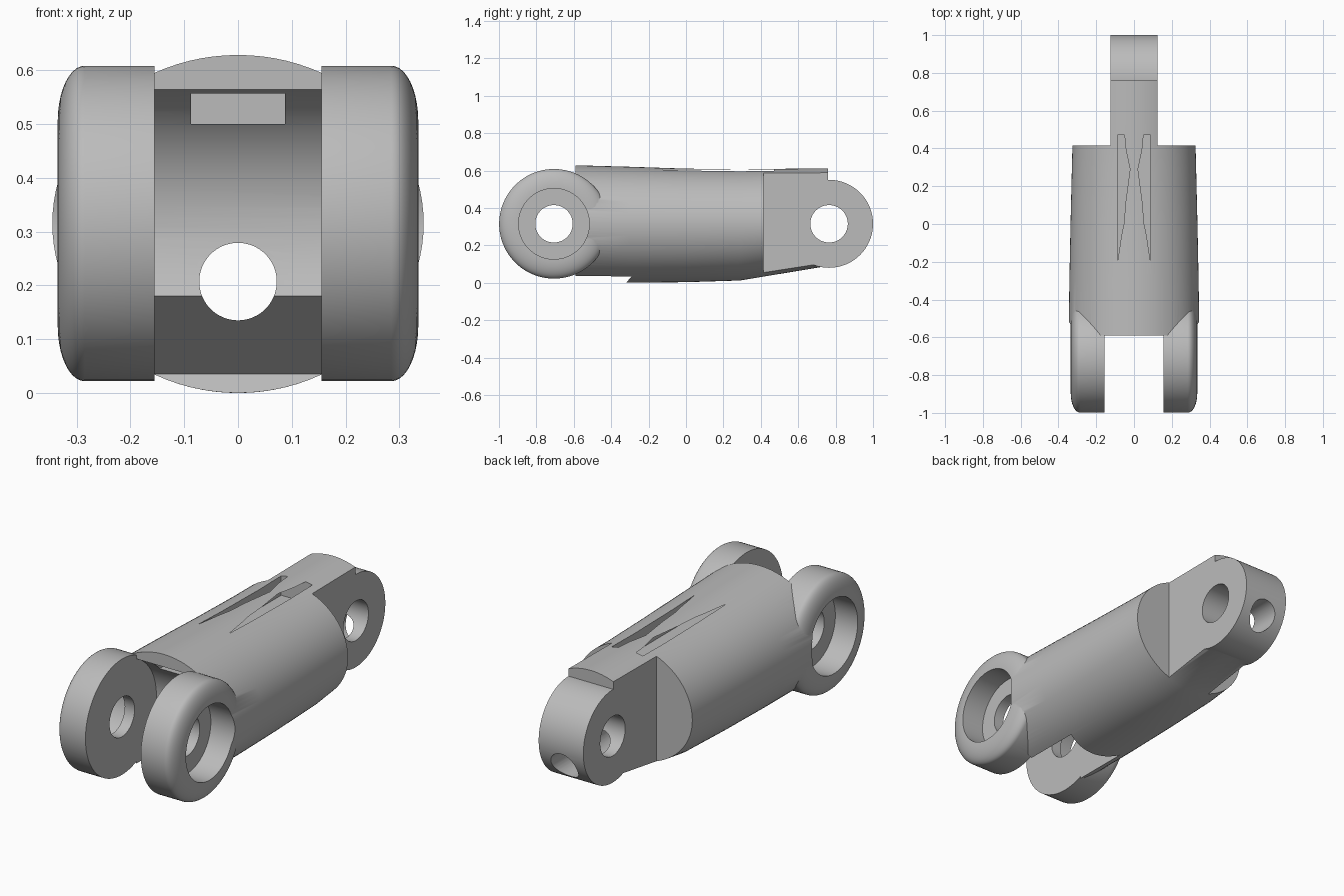
import bpy, bmesh, math
from mathutils import Matrix, Vector

if "Cube" in bpy.data.objects:
    bpy.data.objects.remove(bpy.data.objects["Cube"], do_unlink=True)

AXIS_Z = 0.315       # height of both hinge axes
FRONT_Y = -0.706     # fork hinge
BACK_Y = 0.765       # tongue hinge
GAP = 0.155          # half width of the fork gap
SEG = 96

grey = bpy.data.materials.new("plain grey")
grey.use_nodes = True
grey.diffuse_color = (0.5, 0.5, 0.5, 1)
grey.node_tree.nodes["Principled BSDF"].inputs["Base Color"].default_value = (0.5, 0.5, 0.5, 1)


def finish(name, bm):
    bmesh.ops.recalc_face_normals(bm, faces=bm.faces)
    mesh = bpy.data.meshes.new(name)
    bm.to_mesh(mesh)
    bm.free()
    mesh.materials.append(grey)
    obj = bpy.data.objects.new(name, mesh)
    bpy.context.collection.objects.link(obj)
    return obj


def loft(name, rings):
    """Skin a list of equal rings of points and cap both ends."""
    bm = bmesh.new()
    loops = [[bm.verts.new(p) for p in ring] for ring in rings]
    n = len(loops[0])
    for a, b in zip(loops, loops[1:]):
        for i in range(n):
            j = (i + 1) % n
            bm.faces.new((a[i], a[j], b[j], b[i]))
    bm.faces.new(loops[0])
    bm.faces.new(loops[-1])
    return finish(name, bm)


def lathe(name, profile, y, z=AXIS_Z):
    """Turned solid about a sideways axis; profile is (x, radius)."""
    angles = [math.tau * i / SEG for i in range(SEG)]
    return loft(name, [[(x, y + r * math.cos(a), z + r * math.sin(a)) for a in angles]
                       for x, r in profile])


def prism(name, outline, half_width):
    """Side outline of (y, z) points extruded across x."""
    return loft(name, [[(x, y, z) for y, z in outline] for x in (-half_width, half_width)])


def box(name, low, high):
    low, high = Vector(low), Vector(high)
    bm = bmesh.new()
    bmesh.ops.create_cube(bm, size=1, matrix=Matrix.Translation((low + high) / 2)
                          @ Matrix.Diagonal((*(high - low), 1)))
    return finish(name, bm)


def combine(target, tool, operation):
    """Apply a boolean and drop the tool."""
    mod = target.modifiers.new(operation, "BOOLEAN")
    mod.object, mod.operation, mod.solver = tool, operation, "EXACT"
    bpy.context.view_layer.update()
    graph = bpy.context.evaluated_depsgraph_get()
    mesh = bpy.data.meshes.new_from_object(target.evaluated_get(graph))
    target.modifiers.clear()
    target.data = mesh
    bpy.data.objects.remove(tool, do_unlink=True)


# Oval body, tapering to the back: y, half width, top, bottom
sections = [(-0.59, 0.346, 0.628, 0.002), (-0.3, 0.342, 0.620, 0.0),
            (0.0, 0.336, 0.610, 0.003), (0.29, 0.329, 0.606, 0.012),
            (0.41, 0.326, 0.608, 0.032), (0.76, 0.32, 0.612, 0.09)]
rings = []
for y, rx, top, bottom in sections:
    ring = []
    for i in range(SEG):
        a = math.tau * i / SEG
        rz = top - AXIS_Z if math.sin(a) > 0 else AXIS_Z - bottom
        ring.append((rx * math.cos(a), y, AXIS_Z + rz * math.sin(a)))
    rings.append(ring)
body = loft("finger_segment", rings)

# Narrow the back into a tongue with a round end
for s in (-1, 1):
    xs = sorted((s * 0.125, s * 0.5))
    combine(body, box("tongue_trim", (xs[0], 0.415, -0.2), (xs[1], 1.2, 0.9)), "DIFFERENCE")
combine(body, lathe("tongue_end", [(-0.125, 0.235), (0.125, 0.235)], BACK_Y), "UNION")

# Fork gap: curved clearance, sloping lower wall and undercut lip
arc_r = 0.275
start, end = math.asin(0.25 / arc_r), -math.asin(0.135 / arc_r)
outline = [(-1.1, 0.8), (-0.59 + 0.001, 0.8)]
for i in range(25):
    a = start + (end - start) * i / 24
    outline.append((FRONT_Y + arc_r * math.cos(a), AXIS_Z + arc_r * math.sin(a)))
outline += [(-0.29, 0.035), (-0.35, -0.035), (-1.1, -0.035)]
combine(body, prism("fork_gap", outline, GAP), "DIFFERENCE")

# Fork knuckles with rounded outer rims, recesses and hinge holes
for s in (-1, 1):
    rim = [(s * (0.285 + 0.05 * math.sin(t)), 0.19 + 0.103 * math.cos(t))
           for t in [math.pi / 2 * k / 10 for k in range(11)]]
    combine(body, lathe("knuckle", [(s * GAP, 0.293)] + rim, FRONT_Y), "UNION")
    combine(body, lathe("recess", [(s * 0.21, 0.189), (s * 0.5, 0.189)], FRONT_Y), "DIFFERENCE")
for y in (FRONT_Y, BACK_Y):
    combine(body, lathe("hinge_hole", [(-0.6, 0.1), (0.6, 0.1)], y), "DIFFERENCE")

# Lengthwise cord bore
bore = [[(0.072 * math.cos(math.tau * i / 64), y, 0.207 + 0.072 * math.sin(math.tau * i / 64))
         for i in range(64)] for y in (-1.2, 1.2)]
combine(body, loft("cord_bore", bore), "DIFFERENCE")

# Upper channel, its corners breaking through the top as two slits
channel = [(-0.7, 0.5), (0.47, 0.5), (0.47, 0.605), (-0.2, 0.6065), (-0.575, 0.556), (-0.7, 0.556)]
combine(body, prism("upper_channel", channel, 0.087), "DIFFERENCE")

# Smooth the curved walls, keep the machined edges sharp
bpy.ops.object.select_all(action="DESELECT")
body.select_set(True)
bpy.context.view_layer.objects.active = body
bpy.ops.object.shade_smooth_by_angle(angle=math.radians(30))
